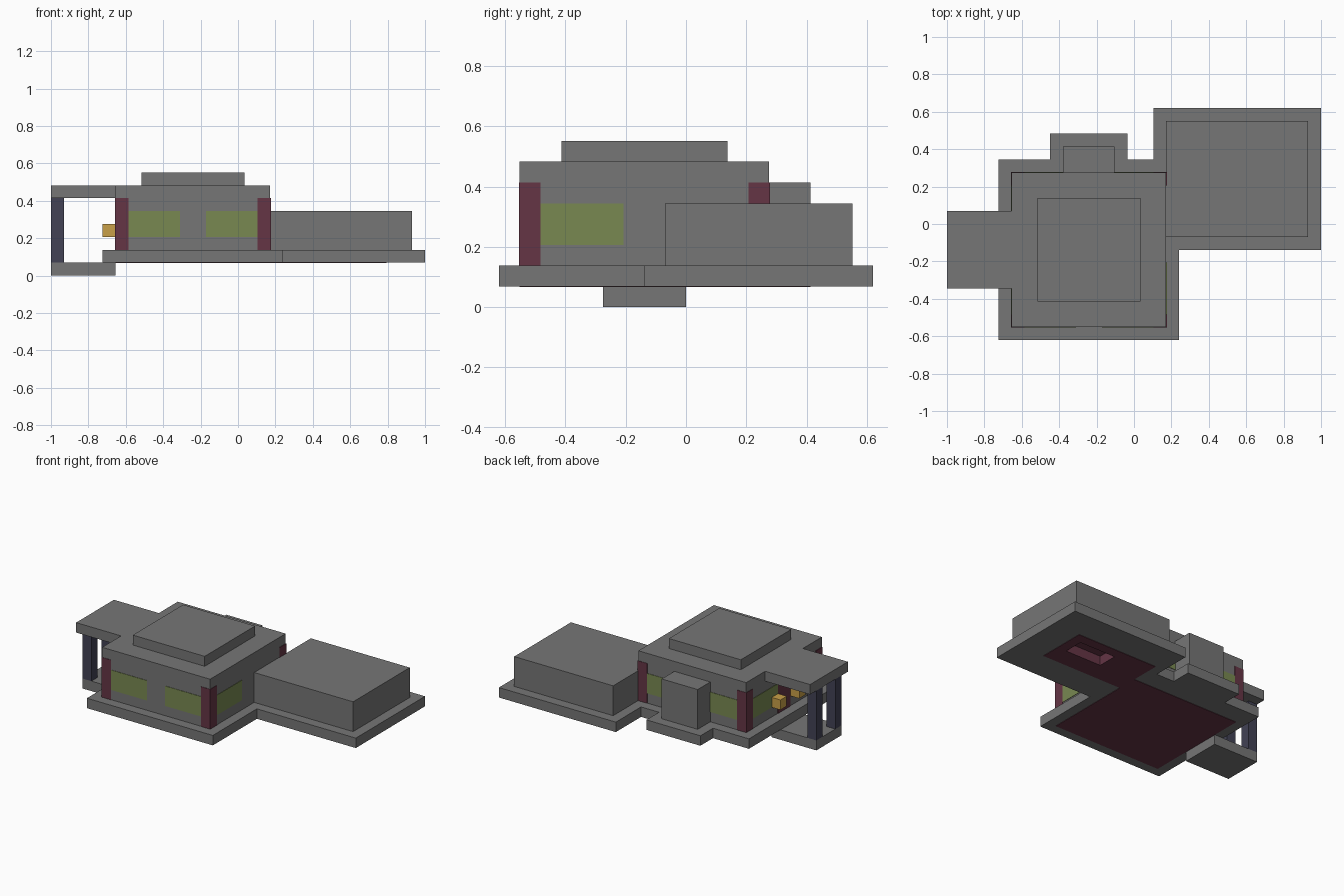
import bpy
import bmesh
from mathutils import Vector

cube = bpy.data.objects.get("Cube")
if cube:
    bpy.data.objects.remove(cube, do_unlink=True)

# The house sits on a block grid: 29 wide, 18 deep, 8 high
U = 2 / 29
SKIN = 0.04  # thickness of painted plates, in blocks


def material(name, rgb):
    m = bpy.data.materials.new(name)
    m.use_nodes = True
    color = (*rgb, 1)
    m.diffuse_color = color
    m.node_tree.nodes["Principled BSDF"].inputs["Base Color"].default_value = color
    return m


stone = material("grey stone", (0.18, 0.18, 0.18))
maroon = material("maroon wood", (0.13, 0.036, 0.06))
glass = material("green glass", (0.19, 0.25, 0.083))
navy = material("navy post", (0.054, 0.054, 0.09))
gold = material("gold lamp", (0.58, 0.35, 0.065))


def prism(name, outline, z0, z1, mat):
    """Extrude a counter-clockwise outline given in blocks."""
    bm = bmesh.new()
    verts = [bm.verts.new(((x - 14.5) * U, (y - 9) * U, z0 * U)) for x, y in outline]
    face = bm.faces.new(verts)
    out = bmesh.ops.extrude_face_region(bm, geom=[face])
    top = [v for v in out["geom"] if isinstance(v, bmesh.types.BMVert)]
    bmesh.ops.translate(bm, verts=top, vec=Vector((0, 0, (z1 - z0) * U)))
    bmesh.ops.recalc_face_normals(bm, faces=bm.faces)
    mesh = bpy.data.meshes.new(name)
    bm.to_mesh(mesh)
    bm.free()
    obj = bpy.data.objects.new(name, mesh)
    bpy.context.collection.objects.link(obj)
    mesh.materials.append(mat)
    return obj


def box(name, x, y, z, mat):
    outline = [(x[0], y[0]), (x[1], y[0]), (x[1], y[1]), (x[0], y[1])]
    return prism(name, outline, z[0], z[1], mat)


def cut(obj, cutter):
    mod = obj.modifiers.new("cut", "BOOLEAN")
    mod.operation = "DIFFERENCE"
    mod.solver = "EXACT"
    mod.object = cutter
    bpy.context.view_layer.objects.active = obj
    bpy.ops.object.modifier_apply(modifier=mod.name)


# Foundation slab and its painted underside, with a shallow pit
slab = prism("foundation", [(4, 0), (18, 0), (18, 7), (29, 7), (29, 18), (16, 18),
                            (16, 14), (14, 14), (14, 16), (8, 16), (8, 14), (4, 14)],
             1, 2, stone)
under = prism("underside", [(5, 1), (17, 1), (17, 10), (26, 10), (26, 15),
                            (17, 15), (17, 12), (5, 12)], 1 - SKIN, 1, maroon)
pit = box("pit_cutter", (21, 25), (12, 14), (0.5, 1.9), maroon)
cut(slab, pit)
cut(under, pit)
bpy.data.objects.remove(pit, do_unlink=True)
if maroon.name not in slab.data.materials:
    slab.data.materials.append(maroon)
maroon_slot = slab.data.materials.find(maroon.name)
for p in slab.data.polygons:
    x, y = p.center.x / U + 14.5, p.center.y / U + 9
    in_pit = 20.9 < x < 25.1 and 11.9 < y < 14.1 and p.center.z < 1.95 * U
    p.material_index = maroon_slot if in_pit else 0

# Main volumes
box("main_house", (5, 17), (1, 13), (2, 7), stone)
box("upper_roof", (7, 15), (3, 11), (7, 8), stone)
box("garage", (17, 28), (8, 17), (2, 5), stone)
box("rear_bay", (9, 13), (13, 15), (2, 6), stone)

# Side porch
box("porch_step", (0, 5), (5, 9), (0, 1), stone)
box("porch_roof", (0, 5), (4, 10), (6, 7), stone)
for side, y in (("front", 5), ("rear", 8)):
    box(f"{side}_porch_post", (0, 1), (y, y + 1), (1, 6), navy)
    box(f"{side}_porch_lamp", (4, 5), (y, y + 1), (3, 4), gold)
box("porch_door", (5 - SKIN, 5), (6, 8), (2, 5), maroon)

# Corner timbers, just proud of the walls
for side, x in (("right", 5 - SKIN), ("left", 16)):
    for end, y in (("front", 1 - SKIN), ("rear", 12)):
        box(f"{end}_{side}_corner_timber", (x, x + 1 + SKIN), (y, y + 1 + SKIN),
            (2, 6), maroon)

# Windows
for x in ((6, 10), (12, 16)):
    box("front_window", x, (1 - SKIN, 1), (3, 5), glass)
for x in ((6, 9), (13, 16)):
    box("rear_window", x, (13, 13 + SKIN), (3, 5), glass)
box("left_window", (17, 17 + SKIN), (2, 6), (3, 5), glass)
for y in ((2, 6), (8, 12)):
    box("right_window", (5 - SKIN, 5), y, (3, 5), glass)
